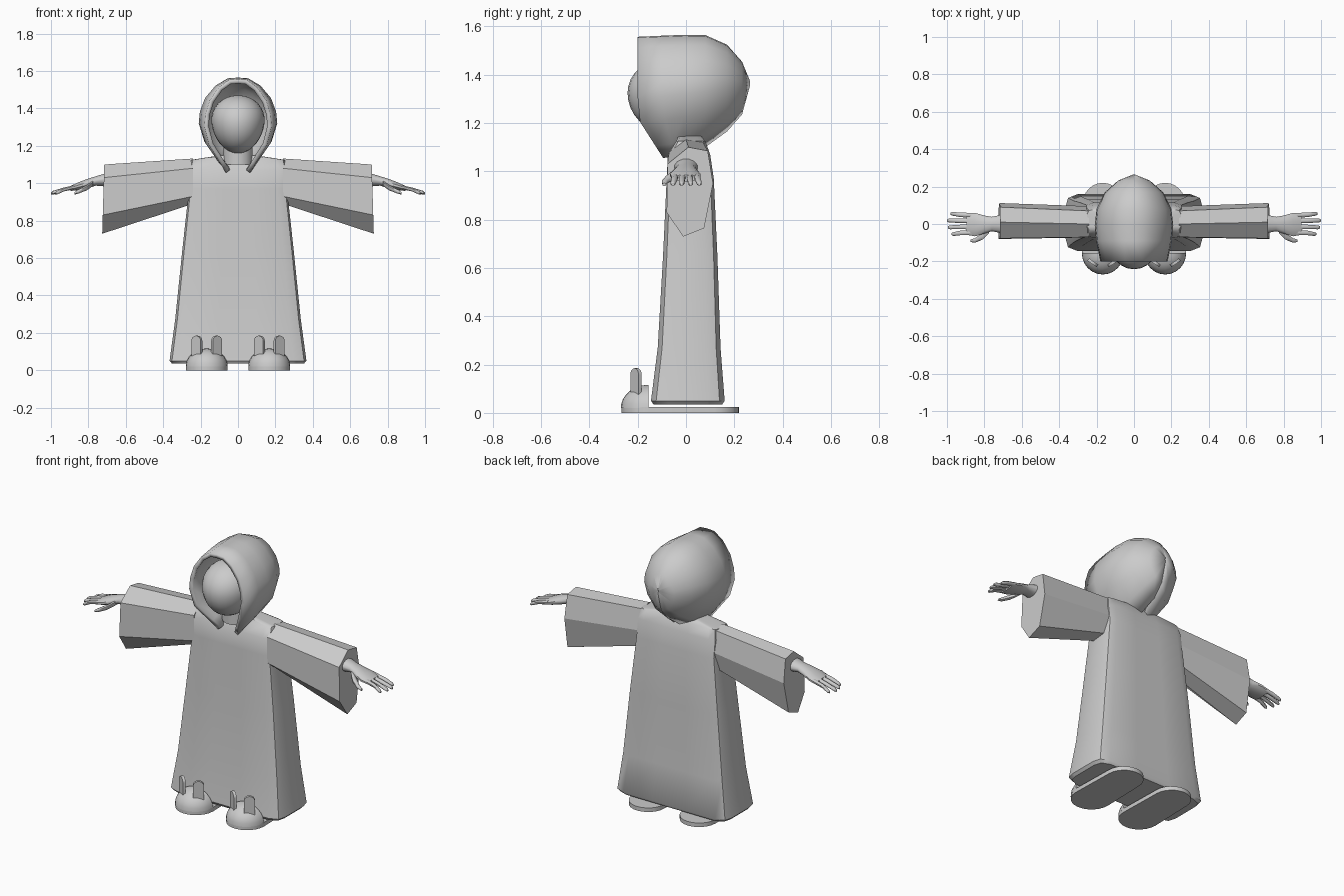
import bpy, bmesh, math

if "Cube" in bpy.data.objects:
    bpy.data.objects.remove(bpy.data.objects["Cube"])

grey = bpy.data.materials.new("plain grey")
grey.diffuse_color = (0.6, 0.6, 0.6, 1)
grey.use_nodes = True
grey.node_tree.nodes["Principled BSDF"].inputs["Base Color"].default_value = grey.diffuse_color


def finish(name, bm, angle=30):
    bmesh.ops.recalc_face_normals(bm, faces=bm.faces[:])
    me = bpy.data.meshes.new(name)
    bm.to_mesh(me)
    bm.free()
    me.materials.append(grey)
    ob = bpy.data.objects.new(name, me)
    bpy.context.collection.objects.link(ob)
    bpy.ops.object.select_all(action='DESELECT')
    ob.select_set(True)
    bpy.context.view_layer.objects.active = ob
    bpy.ops.object.shade_smooth_by_angle(angle=math.radians(angle))
    return ob


def loft(name, rings, closed=True, caps=True, angle=30):
    bm = bmesh.new()
    vs = [[bm.verts.new(p) for p in r] for r in rings]
    n = len(vs[0])
    for a, b in zip(vs, vs[1:]):
        for i in range(n if closed else n - 1):
            j = (i + 1) % n
            bm.faces.new((a[i], a[j], b[j], b[i]))
    if caps:
        bm.faces.new(vs[0])
        bm.faces.new(vs[-1])
    return finish(name, bm, angle)


def ellipse(ry, rz, n):
    return [(ry * math.cos(2 * math.pi * (i + .5) / n),
             rz * math.sin(2 * math.pi * (i + .5) / n)) for i in range(n)]


# Robe: rounded rectangle sections (z, half width, front y, back y)
def robe_ring(z, hx, y0, y1):
    cy, hy, pts = (y0 + y1) / 2, (y1 - y0) / 2, []
    corner = [(1, .55), (.965, .86), (.82, 1), (.3, 1.0)]
    for sx, sy, order in ((1, 1, 1), (-1, 1, -1), (-1, -1, 1), (1, -1, -1)):
        for u, v in corner[::order]:
            pts.append((sx * hx * u, cy + sy * hy * v, z))
    return pts


loft("robe", [robe_ring(*r) for r in (
    (.035, .352, -.135, .15), (.05, .366, -.145, .16), (.27, .336, -.117, .143),
    (.65, .297, -.095, .13), (.97, .262, -.08, .115), (1.07, .262, -.075, .1),
    (1.125, .25, -.04, .08), (1.15, .09, -.03, .06))], angle=40)

# Neck
loft("neck", [[(x, y - .01, z) for x, y in ellipse(.08, .08, 16)] for z in (1.1, 1.25)])

# Hood: open teardrop sections from front rim to rear point
SECTION = [(.26, 0), (.52, .1), (.86, .3), (1, .5), (.97, .63), (.84, .78), (.57, .92), (.26, 1)]


def hood_ring(y, hw, top, bottom, gap, slant=0):
    half = []
    for i, (u, t) in enumerate(SECTION):
        z = bottom + t * (top - bottom)
        half.append((hw * (gap if i == 0 else u), y + slant * max(0, 1.22 - z), z))
    return half + [(0, y, top + .004)] + [(-x, yy, z) for x, yy, z in half[::-1]]


hood = loft("hood", [hood_ring(*r) for r in (
    (-.2, .18, 1.553, 1.055, .36, .64), (-.09, .202, 1.558, 1.065, .3, .3),
    (-.01, .21, 1.561, 1.08, .26), (.08, .2, 1.56, 1.1, .1), (.17, .155, 1.52, 1.165, 0),
    (.232, .085, 1.45, 1.235, 0), (.265, .004, 1.37, 1.355, 0))],
    closed=False, caps=False, angle=35)
shell = hood.modifiers.new("thickness", 'SOLIDIFY')
shell.thickness = .024
shell.offset = -1

# Face
bm = bmesh.new()
bmesh.ops.create_uvsphere(bm, u_segments=24, v_segments=16, radius=1)
for v in bm.verts:
    x, y, z = v.co
    v.co = (x * (.142 + .012 * z), -.075 + y * .167, 1.325 + z * (.145 if z > 0 else .165))
finish("face", bm, 60)

for side, s in (("left", 1), ("right", -1)):
    # Wide sleeve: shoulder and cuff sections as (y, z)
    inner = [(-.072, .93), (-.012, .89), (.07, .9), (.095, 1.0), (.07, 1.12), (.0, 1.132), (-.07, 1.08)]
    outer = [(-.08, .83), (-.012, .73), (.075, .765), (.112, .95), (.09, 1.085), (.01, 1.1), (-.077, 1.03)]
    loft(side + "_sleeve", [[(s * .24, y, z) for y, z in inner],
                            [(s * (.715 + .03 * (1.1 - z)), y, z) for y, z in outer]], angle=15)

    # Hand sections: x, centre y, centre z, half width, half height
    def limb(name, rows, n):
        loft(name, [[(s * x, cy + y, cz + z) for y, z in ellipse(ry, rz, n)]
                    for x, cy, cz, ry, rz in rows], angle=50)

    limb(side + "_palm", [(.69, 0, 1.02, .055, .04), (.76, 0, 1.012, .04, .026),
                          (.80, -.003, 1.0, .05, .026), (.85, -.003, .985, .065, .022),
                          (.895, 0, .972, .06, .014)], 12)
    for i, (y, tip) in enumerate(((-.048, .975), (-.016, .995), (.017, 1.0), (.049, .98))):
        limb(f"{side}_finger_{i + 1}", [(.87, y * .95, .98, .014, .012), (.93, y, .967, .013, .011),
                                        (tip - .01, y * 1.12, .95, .011, .010),
                                        (tip, y * 1.12, .945, .006, .006)], 8)
    limb(side + "_thumb", [(.775, -.03, 1.0, .022, .016), (.81, -.065, .975, .02, .015),
                           (.85, -.088, .957, .013, .012), (.875, -.09, .945, .007, .007)], 8)

    # Slipper sole
    fx = s * .167
    outline = []
    for cy, r, a0 in ((-.155, .112, math.pi), (.115, .105, 0)):
        for i in range(13):
            a = a0 + math.pi * i / 12
            outline.append((fx + r * math.cos(a), cy + r * math.sin(a)))
    loft(side + "_sole", [[(x, y, z) for x, y in outline] for z in (0, .024)])

    # Slipper toe: quarter dome with a flat back
    bm = bmesh.new()
    bmesh.ops.create_uvsphere(bm, u_segments=24, v_segments=16, radius=1)
    for axis in ((0, 1, 0), (0, 0, -1)):
        geom = bm.verts[:] + bm.edges[:] + bm.faces[:]
        cut = bmesh.ops.bisect_plane(bm, geom=geom, dist=1e-5, plane_co=(0, 0, 0),
                                     plane_no=axis, clear_outer=True)
        edges = [e for e in bm.edges if e.is_boundary]
        bmesh.ops.holes_fill(bm, edges=edges, sides=0)
    for v in bm.verts:
        v.co = (fx + v.co.x * .112, -.155 + v.co.y * .115, .02 + v.co.z * .096)
    finish(side + "_toe", bm)

    # Slipper ears: thin upright plates with rounded tops
    for k in (-1, 1):
        a = math.radians(35 * k)
        prof = [(-.03, .06)] + [(-.03 * math.cos(math.pi * i / 8), .157 + .028 * math.sin(math.pi * i / 8))
                                for i in range(9)] + [(.03, .06)]
        rings = []
        for t in (-.008, .008):
            rings.append([(fx + k * .053 + u * math.cos(a) - t * math.sin(a),
                           -.207 + u * math.sin(a) + t * math.cos(a), z) for u, z in prof])
        loft(f"{side}_slipper_ear_{'a' if k < 0 else 'b'}", rings)
